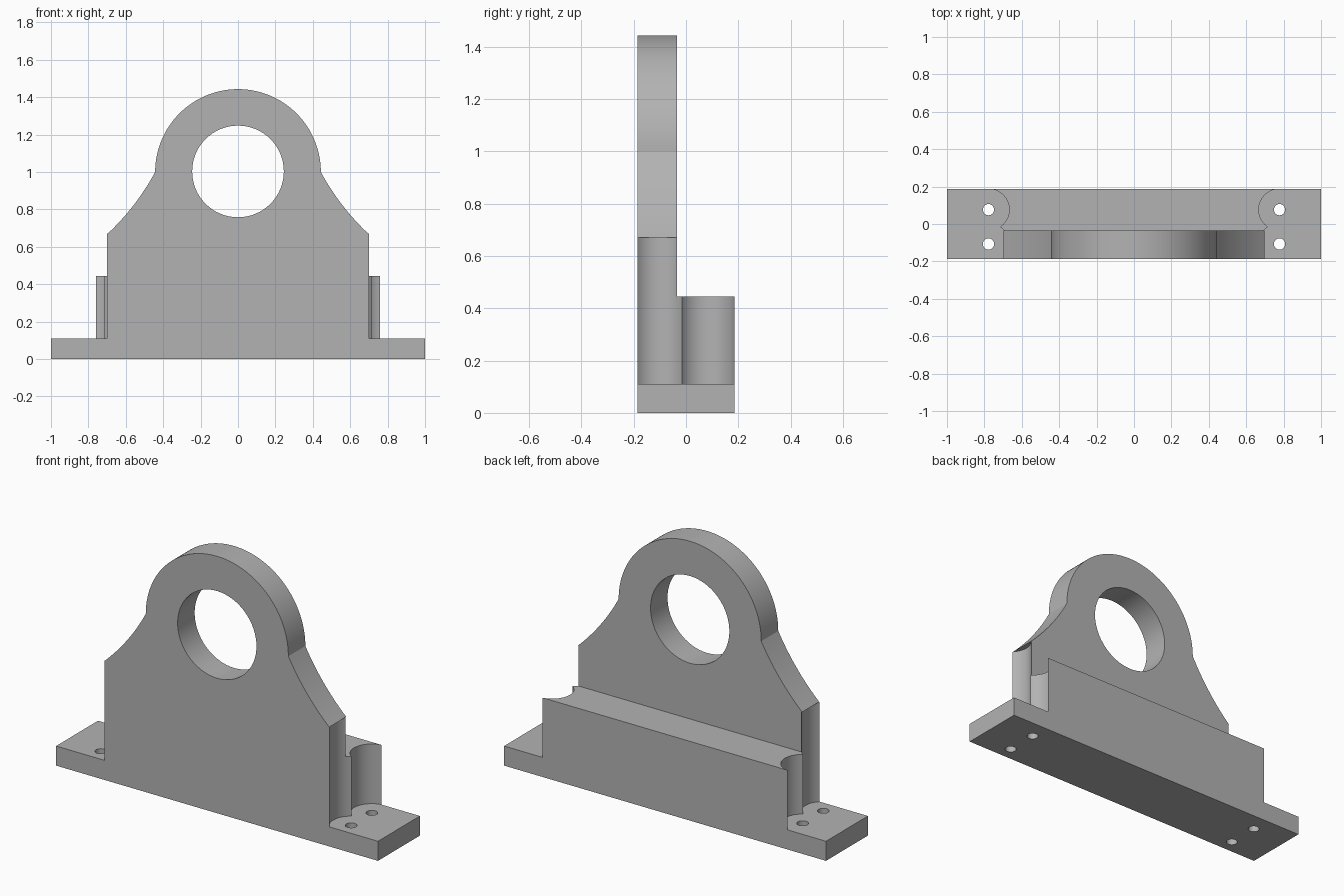
import bpy, bmesh
from math import cos, sin, pi, radians, asin, sqrt
from mathutils import Matrix, Vector

cube = bpy.data.objects.get("Cube")
if cube:
    bpy.data.objects.remove(cube, do_unlink=True)

grey = bpy.data.materials.new("plain grey")
grey.use_nodes = True
colour = (0.45, 0.45, 0.45, 1)
grey.diffuse_color = colour
grey.node_tree.nodes["Principled BSDF"].inputs["Base Color"].default_value = colour

# Main sizes
HALF_DEPTH = 0.186
WEB_BACK = -0.035
BASE_TOP, STEP_TOP, SHOULDER, EYE_Z = 0.11, 0.445, 0.67, 1.0
BOLT_X, BOLT_FRONT, BOLT_BACK = 0.778, -0.107, 0.0765
POCKET_R = 0.111
EYE_R, BORE_R = 0.443, 0.245


def arc(cx, cy, r, start, end, steps=24):
    return [(cx + r * cos(start + (end - start) * i / steps),
             cy + r * sin(start + (end - start) * i / steps)) for i in range(steps + 1)]


def circle(cx, cy, r, steps=32):
    return arc(cx, cy, r, 0, 2 * pi, steps)[:-1]


def mirror(points):
    """Close a right-hand outline with its mirror image."""
    return points + [(-x, y) for x, y in reversed(points) if abs(x) > 1e-5]


def prism(name, loops, low, high, upright=False):
    """Extrude outlines (the later ones are holes) along z, or along y if upright."""
    curve = bpy.data.curves.new(name, "CURVE")
    curve.dimensions = "2D"
    curve.fill_mode = "BOTH"
    curve.extrude = (high - low) / 2
    for points in loops:
        spline = curve.splines.new("POLY")
        spline.points.add(len(points) - 1)
        for p, (x, y) in zip(spline.points, points):
            p.co = (x, y, 0, 1)
        spline.use_cyclic_u = True
    temp = bpy.data.objects.new(name + " outline", curve)
    bpy.context.collection.objects.link(temp)
    mesh = bpy.data.meshes.new_from_object(
        temp.evaluated_get(bpy.context.evaluated_depsgraph_get()))
    bpy.data.objects.remove(temp, do_unlink=True)
    bpy.data.curves.remove(curve)

    middle = (low + high) / 2
    place = Matrix.Translation((0, 0, middle))
    if upright:
        place = Matrix.Translation((0, middle, 0)) @ Matrix.Rotation(radians(90), 4, "X")
    mesh.transform(place)
    bm = bmesh.new()
    bm.from_mesh(mesh)
    bmesh.ops.remove_doubles(bm, verts=bm.verts, dist=1e-5)
    bmesh.ops.recalc_face_normals(bm, faces=bm.faces)
    bm.to_mesh(mesh)
    bm.free()
    mesh.name = name
    mesh.materials.clear()
    mesh.materials.append(grey)
    obj = bpy.data.objects.new(name, mesh)
    bpy.context.collection.objects.link(obj)
    bpy.ops.object.select_all(action="DESELECT")
    obj.select_set(True)
    bpy.context.view_layer.objects.active = obj
    bpy.ops.object.shade_smooth_by_angle(angle=radians(20))
    return obj


def pocket(cy, y0, y1):
    """Hollow round a bolt, running from y0 back to y1 on the right-hand side."""
    return arc(BOLT_X, cy, POCKET_R,
               pi - asin((y0 - cy) / POCKET_R), pi - asin((y1 - cy) / POCKET_R))


# Base plate with four bolt holes
bolts = [circle(sx * BOLT_X, y, 0.03, 24) for sx in (-1, 1) for y in (BOLT_FRONT, BOLT_BACK)]
base = mirror([(1, -HALF_DEPTH), (1, HALF_DEPTH)])
prism("base_plate", [base] + bolts, 0, BASE_TOP)

# Lower body, hollowed beside every bolt
cusp = (BOLT_FRONT + BOLT_BACK) / 2
side = pocket(BOLT_FRONT, -HALF_DEPTH, cusp) + pocket(BOLT_BACK, cusp, HALF_DEPTH)[1:]
prism("lower_body", [mirror(side)], BASE_TOP, STEP_TOP)

# Web between the step and the shoulders, with the same front hollows
prism("middle_web", [mirror(pocket(BOLT_FRONT, -HALF_DEPTH, WEB_BACK))], STEP_TOP, SHOULDER)

# Upper web: hollow flanks rising to a round eye with a bore
start, bend, end = Vector((0.697, SHOULDER)), Vector((0.543, 0.815)), Vector((EYE_R, EYE_Z))
flank = [tuple(start * (1 - t) ** 2 + bend * 2 * t * (1 - t) + end * t * t)
         for t in (i / 16 for i in range(16))]
outline = mirror(flank + arc(0, EYE_Z, EYE_R, 0, pi / 2, 32))
prism("bearing_eye", [outline, circle(0, EYE_Z + 0.003, BORE_R, 64)],
      -HALF_DEPTH, WEB_BACK, upright=True)
